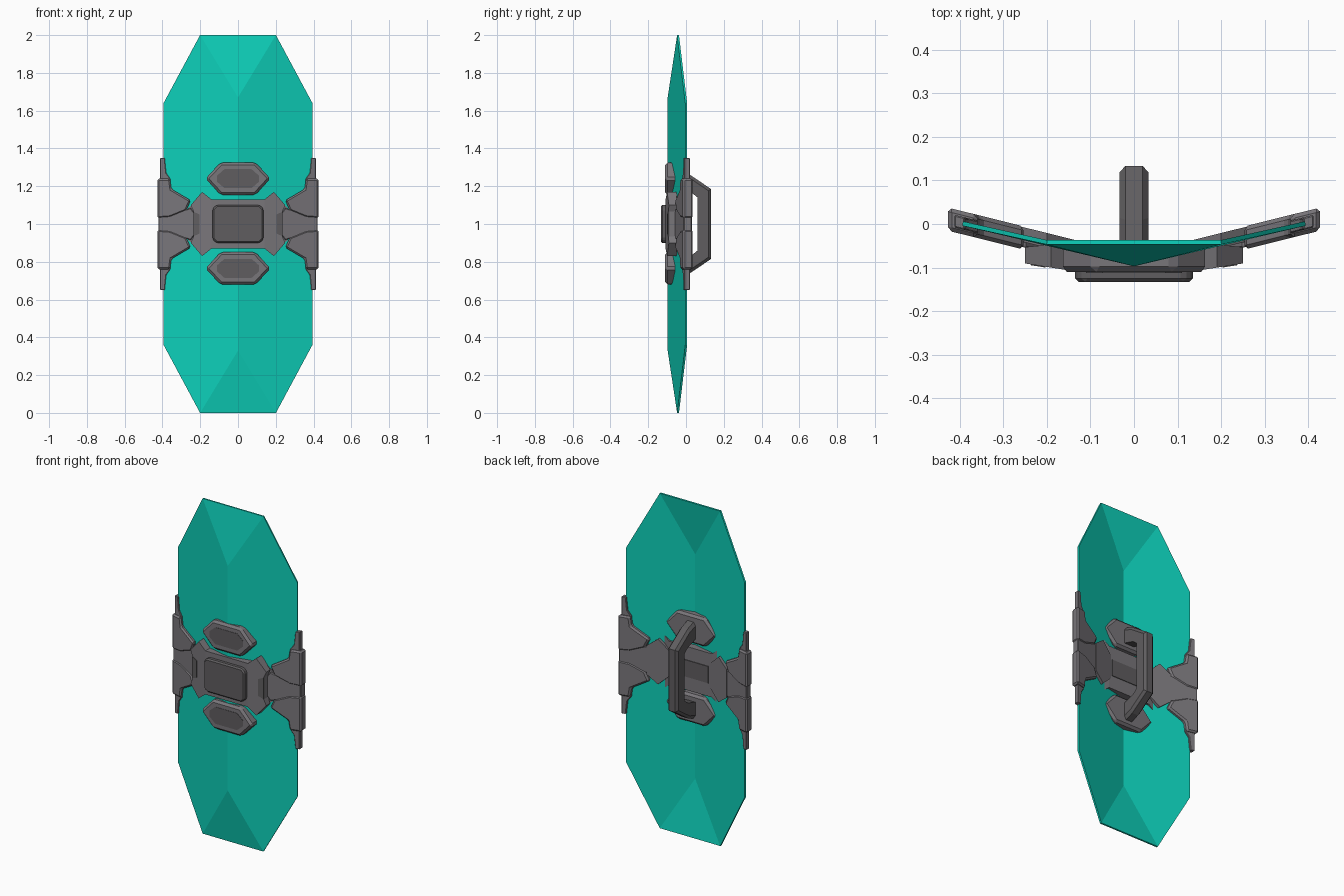
import bpy, bmesh

if "Cube" in bpy.data.objects:
    bpy.data.objects.remove(bpy.data.objects["Cube"])

def mat(name, c):
    m = bpy.data.materials.new(name)
    m.diffuse_color = (*c, 1)
    m.use_nodes = True
    m.node_tree.nodes["Principled BSDF"].inputs["Base Color"].default_value = m.diffuse_color
    return m

TEAL = mat("teal energy", (0.004, 0.62, 0.48))
GREY = mat("mid grey", (0.19, 0.18, 0.195))
DARK = mat("dark grey", (0.115, 0.11, 0.115))

def finish(name, bm, m, mirror=False, bevel=0.0):
    bmesh.ops.recalc_face_normals(bm, faces=bm.faces[:])
    me = bpy.data.meshes.new(name)
    bm.to_mesh(me)
    bm.free()
    me.materials.append(m)
    o = bpy.data.objects.new(name, me)
    bpy.context.collection.objects.link(o)
    if bevel:
        b = o.modifiers.new("bevel", "BEVEL")
        b.width, b.segments, b.limit_method = bevel, 1, "ANGLE"
    if mirror:
        o.modifiers.new("mirror", "MIRROR").use_mirror_merge = False
    return o

def prism(name, pts, front, back, m, mirror=False, bevel=0.0):
    """Extrude an x,z outline between front(x) and back(x) depths."""
    f = front if callable(front) else (lambda x: front)
    b = back if callable(back) else (lambda x: back)
    bm = bmesh.new()
    A = [bm.verts.new((x, f(x), z)) for x, z in pts]
    B = [bm.verts.new((x, b(x), z)) for x, z in pts]
    bm.faces.new(A)
    bm.faces.new(B[::-1])
    for i in range(len(pts)):
        j = (i + 1) % len(pts)
        bm.faces.new((A[i], B[i], B[j], A[j]))
    return finish(name, bm, m, mirror, bevel)

def updown(half):
    """Complete an outline by reflecting it about z = 1."""
    return half + [(x, 2 - z) for x, z in half[::-1] if abs(z - 1) > 1e-5]

# faceted shield panel
bm = bmesh.new()
c0, c1 = (bm.verts.new((0, -0.092, z)) for z in (0.33, 1.67))
sides = []
for s in (-1, 1):
    v = [bm.verts.new((s * x, y, z)) for x, y, z in
         ((0.2, -0.042, 0), (0.393, 0.001, 0.36), (0.393, 0.001, 1.64), (0.2, -0.042, 2))]
    bm.faces.new([c0] + v + [c1])
    sides.append(v)
bm.faces.new((c0, sides[0][0], sides[1][0]))
bm.faces.new((c1, sides[0][3], sides[1][3]))
shield = finish("shield_panel", bm, TEAL)
so = shield.modifiers.new("thickness", "SOLIDIFY")
so.thickness, so.offset = 0.01, 0

# side clamps, lying along the slope of the shield
def slope(d):
    return lambda x: 0.005 + (x - 0.4) * 0.248 + d

prism("side_clamp_core", updown([(0.19, 1.0), (0.25, 1.085), (0.30, 1.07),
      (0.35, 1.05), (0.422, 1.04)]), slope(-0.022), slope(0.021), GREY, True, 0.004)
for nm, s in (("upper", 1), ("lower", -1)):
    arm = [(0.427, 1.03), (0.427, 1.24), (0.36, 1.24), (0.352, 1.185), (0.25, 1.125),
           (0.20, 1.03), (0.25, 1.065), (0.28, 1.065), (0.36, 1.035)]
    arm = arm[:5] + [(0.275, 1.07), (0.36, 1.035)]
    prism(nm + "_clamp_arm", [(x, 1 + s * (z - 1)) for x, z in arm],
          slope(-0.027), slope(0.026), GREY, True, 0.009)
    tab = [(0.412, 1.2), (0.412, 1.35), (0.388, 1.35), (0.38, 1.27), (0.358, 1.24), (0.358, 1.2)]
    prism(nm + "_clamp_tab", [(x, 1 + s * (z - 1)) for x, z in tab],
          slope(-0.016), slope(0.013), GREY, True, 0.003)

# central body with four corner lugs
prism("body_centre", [(-0.14, 0.87), (0.14, 0.87), (0.14, 1.13), (-0.14, 1.13)],
      -0.108, -0.042, GREY)
def bend(d):
    return lambda x: -0.108 + max(0, x - 0.14) * 0.16 + d
prism("body_lugs", updown([(0.14, 1.13), (0.19, 1.17), (0.25, 1.10), (0.235, 1.065)]),
      bend(0), lambda x: -0.042 - (x - 0.14) * 0.1, GREY, True)
prism("body_side_inset", updown([(0.203, 1.05), (0.236, 1.065)]),
      bend(-0.002), bend(0.004), DARK, True)
prism("back_lugs", updown([(0.13, 1.07), (0.20, 1.135), (0.265, 1.085)]),
      slope(-0.01), slope(0.024), GREY, True)

# raised front plate and rear inset
prism("front_plate", updown([(-0.135, 1.08), (-0.115, 1.10), (0.115, 1.10), (0.135, 1.08)]),
      -0.133, -0.10, DARK, False, 0.008)
prism("rear_inset", updown([(-0.12, 1.05), (0.12, 1.05)]), -0.043, -0.038, DARK)

# hexagonal plates above and below, with insets on the front
for nm, z in (("upper", 1.24), ("lower", 0.765)):
    def hexa(w, t, h):
        return [(-w, z), (-t, z + h), (t, z + h), (w, z), (t, z - h), (-t, z - h)]
    prism(nm + "_hex_plate", hexa(0.172, 0.092, 0.086), -0.11, -0.042, GREY, False, 0.013)
    inset = [(s * x, z + t * h) for s, t, seq in
             ((1, 1, 1), (-1, 1, -1), (-1, -1, 1), (1, -1, -1))
             for x, h in ((0.11, 0.017), (0.072, 0.05))[::seq]]
    prism(nm + "_hex_inset", inset, -0.112, -0.106, DARK)

# rear grip: bracket profile in y,z extruded across x
bm = bmesh.new()
prof = [(y, z) for y, z in updown([(-0.05, 1.29), (0.01, 1.268), (0.133, 1.185)])]
prof += [(y, z) for y, z in updown([(-0.05, 1.19), (0.03, 1.165), (0.062, 1.14)])][::-1]
# outer and inner runs are paired so the bracket is a strip of quads
outer, inner = prof[:6], prof[6:][::-1]
rings = []
for (oy, oz), (iy, iz) in zip(outer, inner):
    rings.append([bm.verts.new(p) for p in
                  ((-0.02, oy, oz), (0.02, oy, oz),
                   (0.033, oy * 0.8 + iy * 0.2, oz * 0.8 + iz * 0.2), (0.033, iy, iz),
                   (-0.033, iy, iz), (-0.033, oy * 0.8 + iy * 0.2, oz * 0.8 + iz * 0.2))])
for a, b in zip(rings, rings[1:]):
    for i in range(6):
        j = (i + 1) % 6
        bm.faces.new((a[i], a[j], b[j], b[i]))
bm.faces.new(rings[0])
bm.faces.new(rings[-1])
finish("rear_grip", bm, DARK)
